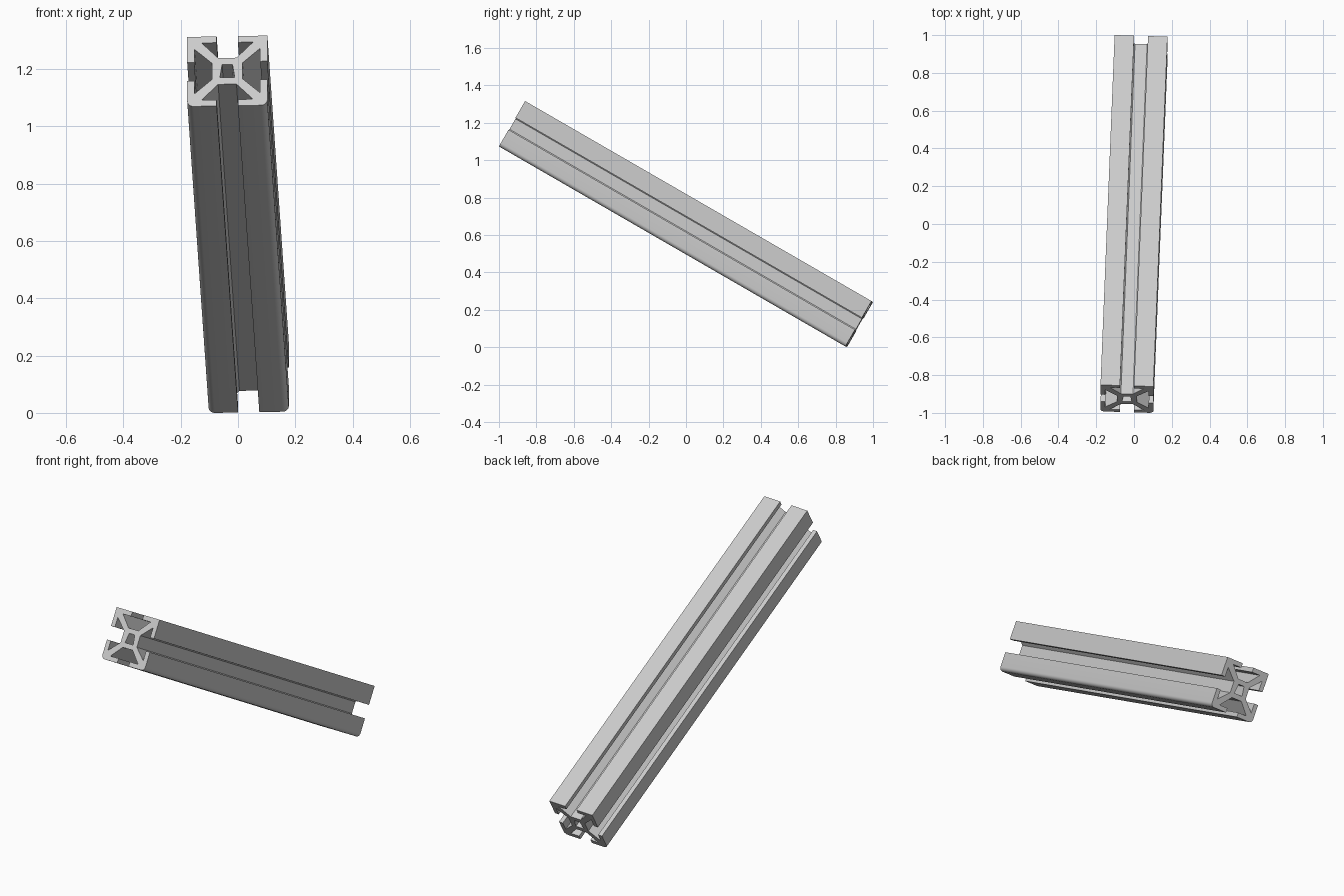
import bpy, bmesh, math
from mathutils import Matrix, Vector

if "Cube" in bpy.data.objects:
    bpy.data.objects.remove(bpy.data.objects["Cube"])

HALF, LENGTH, RADIUS = 0.14, 2.14, 0.022

# Bare aluminium
metal = bpy.data.materials.new("light_grey_metal")
metal.use_nodes = True
colour = (0.6, 0.6, 0.6, 1)
metal.diffuse_color = colour
metal.node_tree.nodes["Principled BSDF"].inputs["Base Color"].default_value = colour

# One slotted side of the rail section, right half then mirrored
half_slot = [(0.032, 0.053), (0.09, 0.115), (0.037, 0.115), (0.037, HALF)]
slot = [(-x, z) for x, z in reversed(half_slot)] + half_slot


def corner(index):
    """Corner following side `index`: square on top, rounded below."""
    if index in (0, 3):
        return [(HALF, HALF)]
    c = HALF - RADIUS
    angles = [math.radians(90 - 15 * i) for i in range(7)]
    return [(c + RADIUS * math.cos(a), c + RADIUS * math.sin(a)) for a in angles]


outline = []
for side in range(4):
    turn = Matrix.Rotation(math.radians(-90 * side), 2)
    outline += [turn @ Vector(p) for p in slot + corner(side)]

# Tapered hole through the core
bore = [(-0.018, 0.027), (0.018, 0.027), (0.026, -0.026), (-0.026, -0.026)]

# Fill the section and extrude it along the rail
bm = bmesh.new()
edges = []
for loop in (outline, bore):
    verts = [bm.verts.new((x, -LENGTH / 2, z)) for x, z in loop]
    edges += [bm.edges.new((v, verts[i - 1])) for i, v in enumerate(verts)]
bmesh.ops.triangle_fill(bm, use_beauty=True, edges=edges)
result = bmesh.ops.extrude_face_region(bm, geom=bm.faces[:], use_keep_orig=True)
far_end = [g for g in result["geom"] if isinstance(g, bmesh.types.BMVert)]
bmesh.ops.translate(bm, verts=far_end, vec=(0, LENGTH, 0))
bmesh.ops.recalc_face_normals(bm, faces=bm.faces[:])

# Lean the rail and rest it on the ground
lean = Matrix.Rotation(math.radians(-30), 4, "X") @ Matrix.Rotation(math.radians(-2), 4, "Z")
bm.transform(lean)
bm.transform(Matrix.Translation((0, 0, -min(v.co.z for v in bm.verts))))

mesh = bpy.data.meshes.new("slotted_rail")
bm.to_mesh(mesh)
bm.free()
mesh.materials.append(metal)
rail = bpy.data.objects.new("slotted_rail", mesh)
bpy.context.collection.objects.link(rail)
bpy.context.view_layer.objects.active = rail
rail.select_set(True)
bpy.ops.object.shade_smooth_by_angle(angle=math.radians(30))
